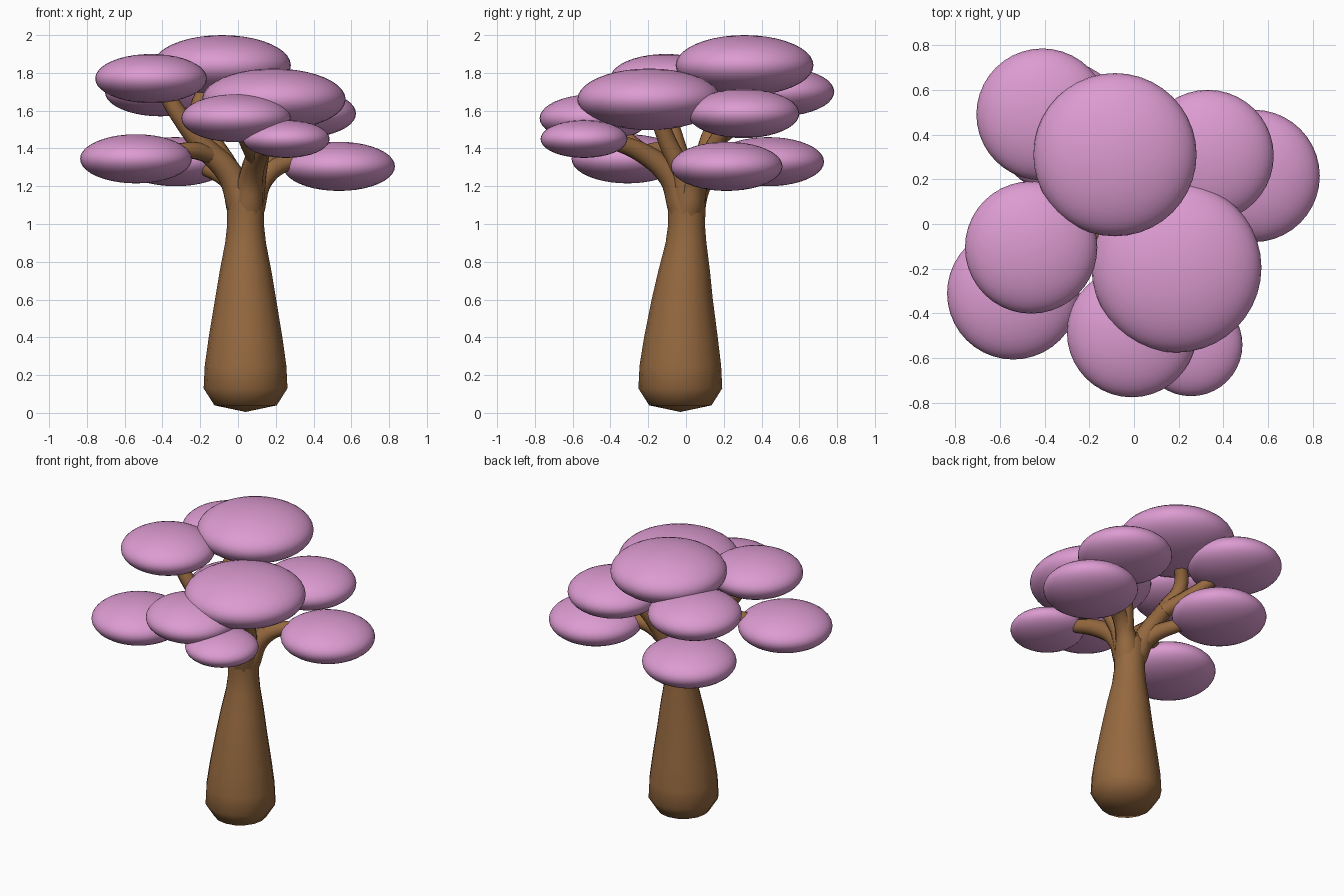
import bpy, math
from mathutils import Vector

if "Cube" in bpy.data.objects:
    bpy.data.objects.remove(bpy.data.objects["Cube"])


def material(name, rgb):
    m = bpy.data.materials.new(name)
    m.diffuse_color = (*rgb, 1)
    m.use_nodes = True
    m.node_tree.nodes["Principled BSDF"].inputs["Base Color"].default_value = m.diffuse_color
    return m


bark = material("bark", (0.30, 0.14, 0.05))
bloom = material("blossom", (0.72, 0.33, 0.64))


def add_mesh(name, verts, faces, mat):
    me = bpy.data.meshes.new(name)
    me.from_pydata(verts, [], faces)
    me.polygons.foreach_set("use_smooth", [True] * len(me.polygons))
    me.materials.append(mat)
    ob = bpy.data.objects.new(name, me)
    bpy.context.collection.objects.link(ob)
    return ob


# Trunk: lofted rings with a bulging base (z, radius, centre y)
rings = [(0.04, 0.165, -0.03), (0.13, 0.222, -0.03), (0.25, 0.216, -0.03),
         (0.4, 0.195, -0.027), (0.6, 0.162, -0.02), (0.75, 0.137, -0.01),
         (0.9, 0.108, 0.0), (1.0, 0.097, 0.003), (1.1, 0.1, 0.005),
         (1.18, 0.105, 0.005), (1.23, 0.08, 0.005)]
N = 16
verts = [(0.04 + r * math.cos(2 * math.pi * i / N),
          cy + r * math.sin(2 * math.pi * i / N), z)
         for z, r, cy in rings for i in range(N)]
faces = [(k * N + i, k * N + (i + 1) % N, (k + 1) * N + (i + 1) % N, (k + 1) * N + i)
         for k in range(len(rings) - 1) for i in range(N)]
bottom, top = len(verts), len(verts) + 1
verts += [(0.04, -0.03, 0.005), (0.04, 0.005, 1.25)]
last = (len(rings) - 1) * N
for i in range(N):
    j = (i + 1) % N
    faces += [(bottom, j, i), (top, last + i, last + j)]
add_mesh("trunk", verts, faces, bark)


# Limbs: tapered smooth tubes, points are (x, y, z, radius)
def limb(name, pts):
    cu = bpy.data.curves.new(name, 'CURVE')
    cu.dimensions = '3D'
    cu.bevel_depth = 1.0
    cu.bevel_resolution = 3
    cu.resolution_u = 6
    cu.use_fill_caps = True
    sp = cu.splines.new('BEZIER')
    sp.bezier_points.add(len(pts) - 1)
    for bp, p in zip(sp.bezier_points, pts):
        bp.co = p[:3]
        bp.radius = p[3]
        bp.handle_left_type = bp.handle_right_type = 'AUTO'
    tmp = bpy.data.objects.new(name + "_curve", cu)
    bpy.context.collection.objects.link(tmp)
    bpy.context.view_layer.update()
    me = bpy.data.meshes.new_from_object(
        tmp.evaluated_get(bpy.context.evaluated_depsgraph_get()))
    bpy.data.objects.remove(tmp)
    me.name = name
    me.materials.clear()
    me.materials.append(bark)
    me.polygons.foreach_set("use_smooth", [True] * len(me.polygons))
    bpy.context.collection.objects.link(bpy.data.objects.new(name, me))


limb("left_limb", [(0.03, 0, 1.08, .085), (-0.04, -0.02, 1.26, .07),
                   (-0.19, -0.06, 1.42, .058), (-0.30, -0.09, 1.56, .048),
                   (-0.39, -0.1, 1.7, .042)])
limb("left_low_limb", [(-0.12, -0.04, 1.36, .05), (-0.25, -0.14, 1.39, .045),
                       (-0.40, -0.24, 1.37, .035)])
limb("crown_limb", [(0.02, 0.02, 1.1, .08), (-0.04, 0.09, 1.27, .06),
                    (-0.15, 0.13, 1.46, .052), (-0.21, 0.2, 1.6, .045),
                    (-0.15, 0.27, 1.75, .04)])
limb("back_left_limb", [(-0.13, 0.13, 1.43, .05), (-0.24, 0.27, 1.53, .042),
                        (-0.35, 0.4, 1.64, .038)])
limb("back_low_limb", [(0.02, 0.02, 1.08, .08), (-0.04, 0.09, 1.22, .055),
                       (-0.15, 0.22, 1.29, .045), (-0.26, 0.35, 1.32, .038)])
limb("front_limb", [(0.05, -0.01, 1.08, .085), (0.07, -0.08, 1.25, .066),
                    (0.11, -0.22, 1.37, .055), (0.2, -0.42, 1.45, .04)])
limb("front_high_limb", [(0.1, -0.18, 1.34, .05), (0.05, -0.31, 1.44, .045),
                         (0.0, -0.42, 1.54, .038)])
limb("middle_limb", [(0.06, 0, 1.1, .08), (0.1, -0.03, 1.28, .055),
                     (0.13, -0.1, 1.44, .048), (0.17, -0.16, 1.6, .04)])
limb("right_limb", [(0.06, 0.01, 1.08, .085), (0.13, 0.06, 1.24, .06),
                    (0.24, 0.11, 1.32, .048), (0.42, 0.18, 1.33, .036)])
limb("back_right_limb", [(0.12, 0.06, 1.22, .055), (0.17, 0.12, 1.36, .048),
                         (0.26, 0.22, 1.54, .038)])

# Blossom clumps: flattened spheres (x, y, z, radius, half height)
clumps = {
    "crown": (-0.085, 0.31, 1.84, .365, .16),
    "centre": (0.19, -0.195, 1.66, .38, .163),
    "left_high": (-0.46, -0.105, 1.77, .296, .13),
    "back_left": (-0.41, 0.49, 1.70, .295, .13),
    "back_right": (0.33, 0.305, 1.585, .295, .13),
    "right_low": (0.535, 0.215, 1.305, .296, .13),
    "left_low": (-0.54, -0.31, 1.345, .296, .13),
    "front_high": (-0.01, -0.485, 1.56, .29, .127),
    "front_low": (0.255, -0.54, 1.45, .23, .10),
    "back_low": (-0.33, 0.435, 1.33, .296, .13),
}
for name, (x, y, z, r, h) in clumps.items():
    bpy.ops.mesh.primitive_uv_sphere_add(segments=40, ring_count=20, radius=1,
                                         location=(x, y, z))
    ob = bpy.context.object
    ob.name = name + "_blossom_clump"
    ob.scale = (r, r, h)
    ob.data.materials.append(bloom)
    bpy.ops.object.shade_smooth()
